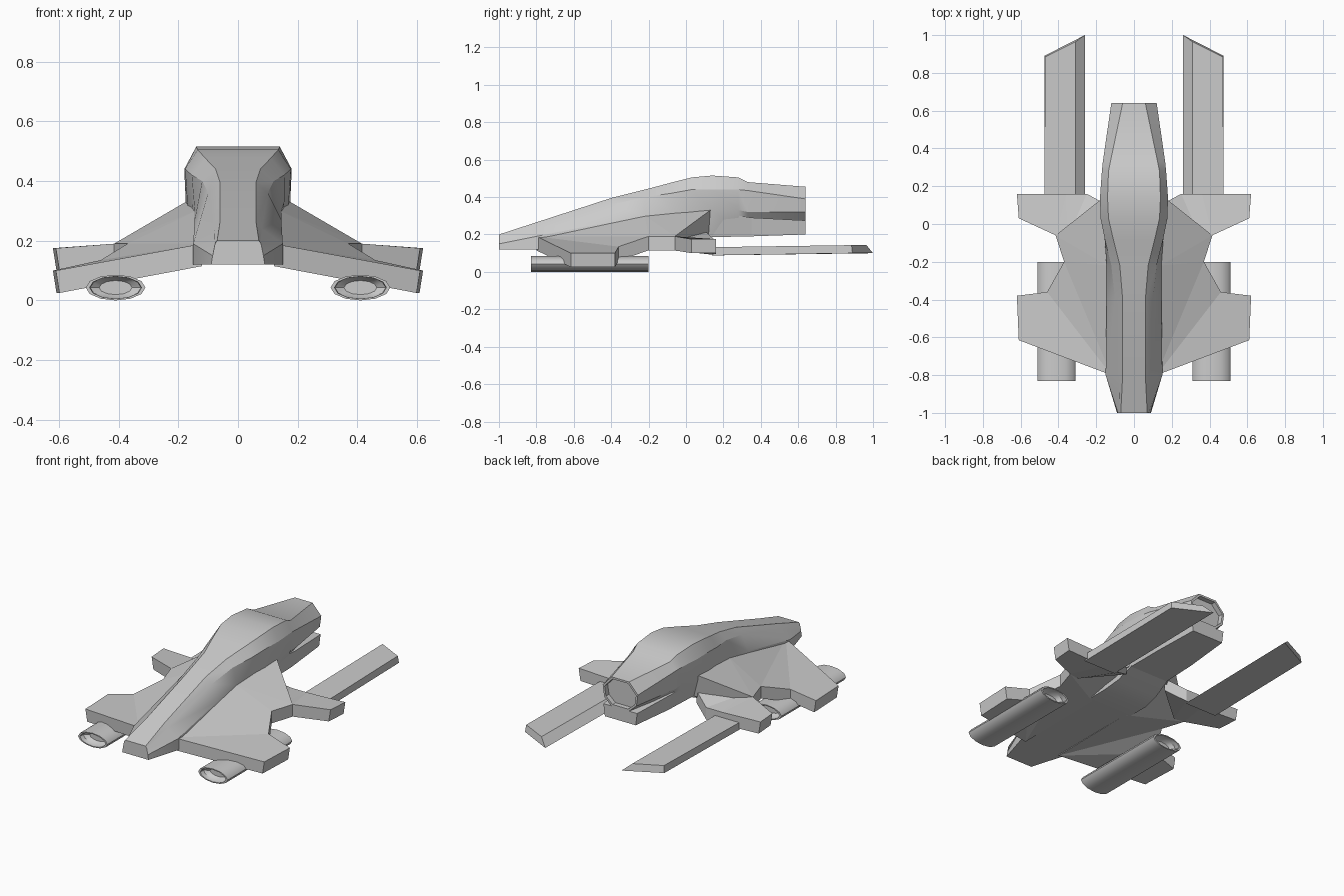
import bpy, bmesh, math

if "Cube" in bpy.data.objects:
    bpy.data.objects.remove(bpy.data.objects["Cube"])


def make(name, verts, faces, mirror=False, smooth=None):
    me = bpy.data.meshes.new(name)
    me.from_pydata(verts, [], faces)
    bm = bmesh.new()
    bm.from_mesh(me)
    bmesh.ops.recalc_face_normals(bm, faces=bm.faces)
    bm.to_mesh(me)
    bm.free()
    ob = bpy.data.objects.new(name, me)
    bpy.context.collection.objects.link(ob)
    if mirror:
        ob.modifiers.new("Mirror", 'MIRROR').use_mirror_merge = False
    if smooth:
        bpy.ops.object.select_all(action='DESELECT')
        ob.select_set(True)
        bpy.context.view_layer.objects.active = ob
        bpy.ops.object.shade_smooth_by_angle(angle=math.radians(smooth))
    return ob


def loft(name, rings, cap=True, closed=False, **kw):
    n = len(rings[0])
    verts = [v for r in rings for v in r]
    m = len(rings)
    faces = [(i * n + j, i * n + (j + 1) % n,
              (i + 1) % m * n + (j + 1) % n, (i + 1) % m * n + j)
             for i in range(m if closed else m - 1) for j in range(n)]
    if cap and not closed:
        faces += [tuple(range(n)), tuple(range((m - 1) * n, m * n))]
    return make(name, verts, faces, **kw)


def section(y, *half):
    """Closed symmetric ring from the right-hand half profile."""
    return ([(x, y, z) for x, z in half] +
            [(-x, y, z) for x, z in reversed(half)])


def slab(name, top, bottom, tris):
    """Mirrored slab with a folded top and bottom skin."""
    n = len(top)
    faces = list(tris) + [tuple(i + n for i in f) for f in tris]
    faces += [(i, (i + 1) % n, (i + 1) % n + n, i + n) for i in range(n)]
    return make(name, top + bottom, faces, mirror=True)


# Fuselage, from low tapered tail to raised cockpit, with recessed nose disc
rings = [
    section(-1.00, (.07, .20), (.077, .19), (.085, .15), (.09, .12)),
    section(-0.80, (.06, .265), (.08, .24), (.15, .19), (.15, .12)),
    section(-0.40, (.06, .395), (.10, .36), (.145, .27), (.15, .12)),
    section(-0.22, (.075, .44), (.12, .40), (.145, .30), (.15, .12)),
    section(-0.08, (.11, .477), (.155, .42), (.155, .33), (.15, .12)),
    section(0.03, (.135, .505), (.177, .44), (.17, .33), (.14, .14)),
    section(0.14, (.14, .515), (.18, .44), (.175, .33), (.13, .19)),
    section(0.28, (.135, .505), (.17, .44), (.165, .33), (.12, .22)),
    section(0.33, (.125, .48), (.165, .435), (.16, .32), (.10, .25)),
    section(0.64, (.06, .455), (.12, .39), (.11, .32), (.06, .275)),
    section(0.64, (.053, .443), (.107, .386), (.098, .326), (.053, .286)),
    section(0.61, (.053, .443), (.107, .386), (.098, .326), (.053, .286)),
]
loft("fuselage", rings, smooth=25)

# Lower jaw under the cockpit
loft("jaw", [section(.10, (.165, .33), (.13, .185)),
             section(.35, (.145, .29), (.125, .19)),
             section(.64, (.115, .275), (.105, .20))])

# Main wings
wing_top = [(.12, -.80, .19), (.61, -.615, .10), (.62, -.38, .10),
            (.46, -.36, .135), (.37, -.20, .19), (.415, -.06, .19),
            (.175, .13, .33), (.14, -.22, .30)]
wing_low = [(x - (.012 if x > .6 else 0), y, z - .075) for x, y, z in wing_top]
wing_low[6] = (.13, .12, .19)
wing_low[7] = (.12, -.22, .12)
slab("main_wing", wing_top, wing_low,
     [(0, 1, 2, 3), (0, 3, 4), (0, 4, 7), (4, 5, 7), (5, 6, 7)])

# Forward winglets carrying the blades
fore_top = [(.35, -.07, .19), (.415, -.06, .19), (.61, .03, .175),
            (.62, .16, .175), (.36, .16, .165), (.25, .16, .165),
            (.14, .10, .22)]
fore_low = [(x - (.012 if x > .6 else 0), y, z - .075) for x, y, z in fore_top]
slab("winglet", fore_top, fore_low,
     [(0, 1, 4), (1, 2, 3, 4), (0, 4, 5), (0, 5, 6)])

# Long blades with a slanted inner edge and raked tip
loft("blade", [
    [(.26, .14, .088), (.475, .14, .088), (.475, .14, .132), (.31, .14, .132)],
    [(.26, 1.0, .10), (.475, .89, .10), (.47, .885, .143), (.31, .965, .143)]],
    mirror=True)


# Flattened engine tubes with a stepped opening at both ends
def oval(y, s, n=12):
    return [(.41 + .1 * s * math.cos(2 * math.pi * k / n), y,
             .043 + .043 * s * math.sin(2 * math.pi * k / n)) for k in range(n)]


loft("engine", [oval(-.78, .55), oval(-.80, .85), oval(-.83, .87), oval(-.83, 1),
                oval(-.20, 1), oval(-.20, .87), oval(-.23, .85), oval(-.25, .55)],
     mirror=True, smooth=35)
